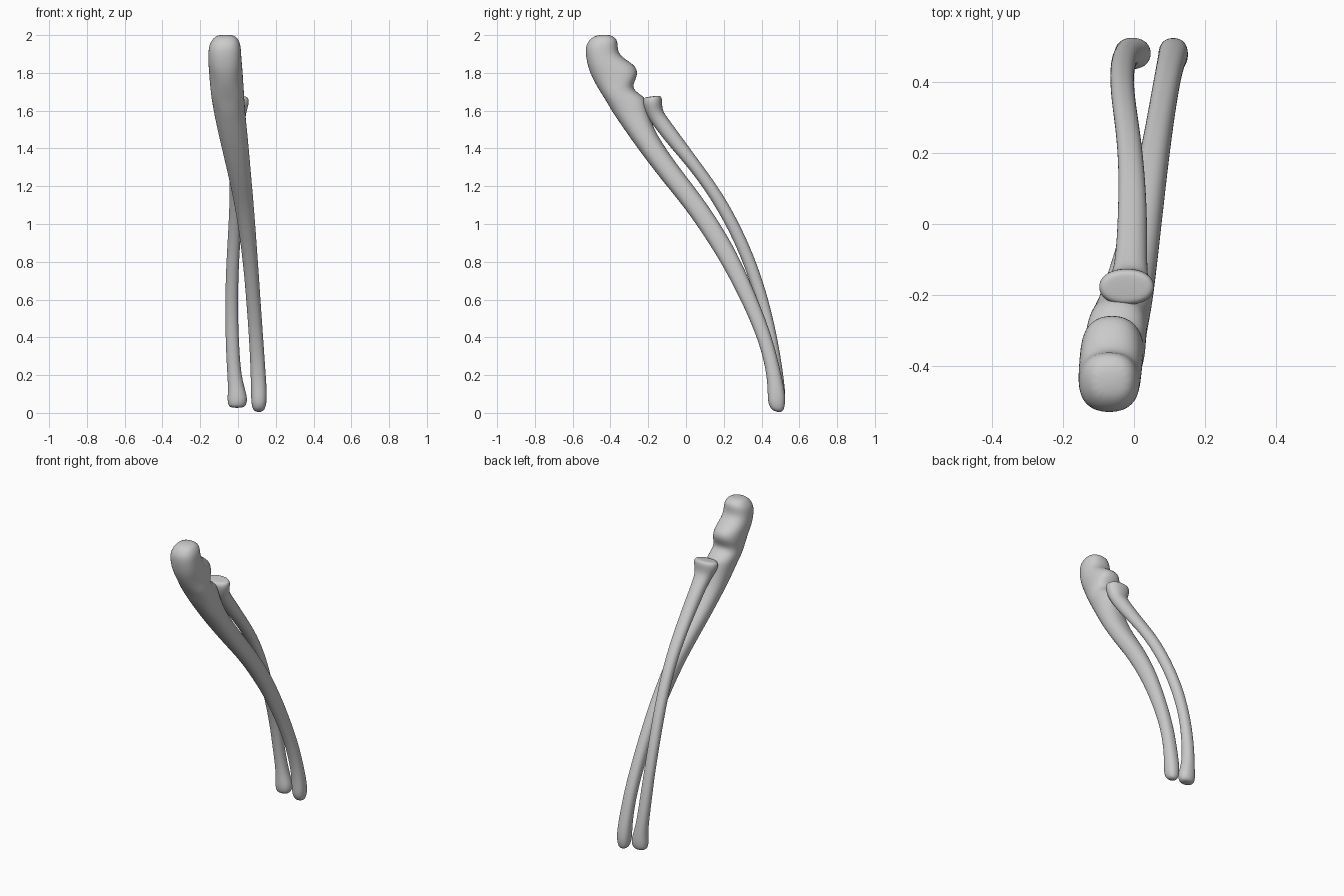
import bpy, bmesh, math
from mathutils import Vector

SIDES = 14
GROW = 3 / (2 + math.cos(2 * math.pi / SIDES))  # offsets subdivision shrinkage


def loft_bone(name, sections, power):
    """Section: x centre, half width, front edge (y, z), back edge (y, z)."""
    bm = bmesh.new()
    rings = []
    for x, half, fy, fz, by, bz in sections:
        front, back = Vector((x, fy, fz)), Vector((x, by, bz))
        mid, depth = (front + back) / 2, (back - front) / 2
        ring = []
        for i in range(SIDES):
            a = 2 * math.pi * i / SIDES
            c, s = math.cos(a), math.sin(a)
            u = math.copysign(abs(c) ** power, c) * GROW
            v = math.copysign(abs(s) ** power, s) * GROW
            ring.append(bm.verts.new(mid + depth * v + Vector((half * u, 0, 0))))
        rings.append(ring)
    for r, q in zip(rings, rings[1:]):
        for i in range(SIDES):
            j = (i + 1) % SIDES
            bm.faces.new((r[i], q[i], q[j], r[j]))
    bm.faces.new(rings[0])
    bm.faces.new(rings[-1][::-1])
    bmesh.ops.recalc_face_normals(bm, faces=bm.faces)
    mesh = bpy.data.meshes.new(name)
    bm.to_mesh(mesh)
    bm.free()
    for p in mesh.polygons:
        p.use_smooth = True
    ob = bpy.data.objects.new(name, mesh)
    bpy.context.collection.objects.link(ob)
    mod = ob.modifiers.new("smooth", 'SUBSURF')
    mod.levels = mod.render_levels = 2
    return ob


# Ulna: hooked elbow end, notch, long tapering shaft, rounded wrist end
loft_bone("ulna", [
    (-0.065, 0.045, -0.485, 2.00, -0.41, 2.005),
    (-0.067, 0.070, -0.520, 1.965, -0.37, 1.985),
    (-0.070, 0.084, -0.532, 1.93, -0.362, 1.955),
    (-0.070, 0.086, -0.528, 1.88, -0.362, 1.91),
    (-0.068, 0.088, -0.515, 1.82, -0.33, 1.875),
    (-0.064, 0.088, -0.490, 1.765, -0.262, 1.835),
    (-0.061, 0.088, -0.465, 1.72, -0.256, 1.785),
    (-0.057, 0.087, -0.440, 1.68, -0.285, 1.735),
    (-0.054, 0.086, -0.415, 1.64, -0.27, 1.70),
    (-0.049, 0.084, -0.390, 1.595, -0.212, 1.67),
    (-0.042, 0.081, -0.352, 1.54, -0.205, 1.605),
    (-0.022, 0.074, -0.270, 1.42, -0.165, 1.48),
    (0.008, 0.060, -0.130, 1.235, -0.035, 1.295),
    (0.032, 0.050, 0.000, 1.08, 0.088, 1.14),
    (0.052, 0.043, 0.115, 0.91, 0.203, 0.965),
    (0.067, 0.039, 0.205, 0.765, 0.288, 0.81),
    (0.083, 0.037, 0.310, 0.56, 0.383, 0.595),
    (0.097, 0.037, 0.390, 0.37, 0.460, 0.39),
    (0.107, 0.039, 0.430, 0.20, 0.503, 0.21),
    (0.111, 0.042, 0.433, 0.10, 0.524, 0.11),
    (0.111, 0.040, 0.435, 0.045, 0.526, 0.045),
    (0.110, 0.025, 0.460, 0.008, 0.512, -0.002),
], 0.85)

# Radius: disc-shaped head, narrow neck, bowed shaft, flared wrist end
loft_bone("radius", [
    (-0.021, 0.050, -0.205, 1.672, -0.150, 1.680),
    (-0.021, 0.074, -0.224, 1.668, -0.132, 1.678),
    (-0.021, 0.079, -0.230, 1.645, -0.126, 1.655),
    (-0.020, 0.072, -0.222, 1.610, -0.127, 1.628),
    (-0.015, 0.056, -0.205, 1.570, -0.122, 1.595),
    (-0.010, 0.047, -0.172, 1.520, -0.093, 1.555),
    (-0.006, 0.043, -0.090, 1.415, -0.027, 1.465),
    (-0.004, 0.040, 0.020, 1.290, 0.075, 1.325),
    (-0.007, 0.036, 0.125, 1.145, 0.182, 1.180),
    (-0.015, 0.034, 0.215, 0.990, 0.273, 1.020),
    (-0.025, 0.033, 0.285, 0.840, 0.345, 0.865),
    (-0.033, 0.033, 0.345, 0.680, 0.407, 0.700),
    (-0.034, 0.033, 0.400, 0.500, 0.458, 0.515),
    (-0.029, 0.035, 0.425, 0.340, 0.492, 0.350),
    (-0.021, 0.036, 0.440, 0.215, 0.512, 0.220),
    (-0.010, 0.042, 0.440, 0.135, 0.522, 0.140),
    (-0.003, 0.052, 0.436, 0.085, 0.527, 0.085),
    (-0.004, 0.050, 0.440, 0.045, 0.522, 0.045),
    (-0.006, 0.034, 0.455, 0.026, 0.508, 0.026),
], 0.92)
